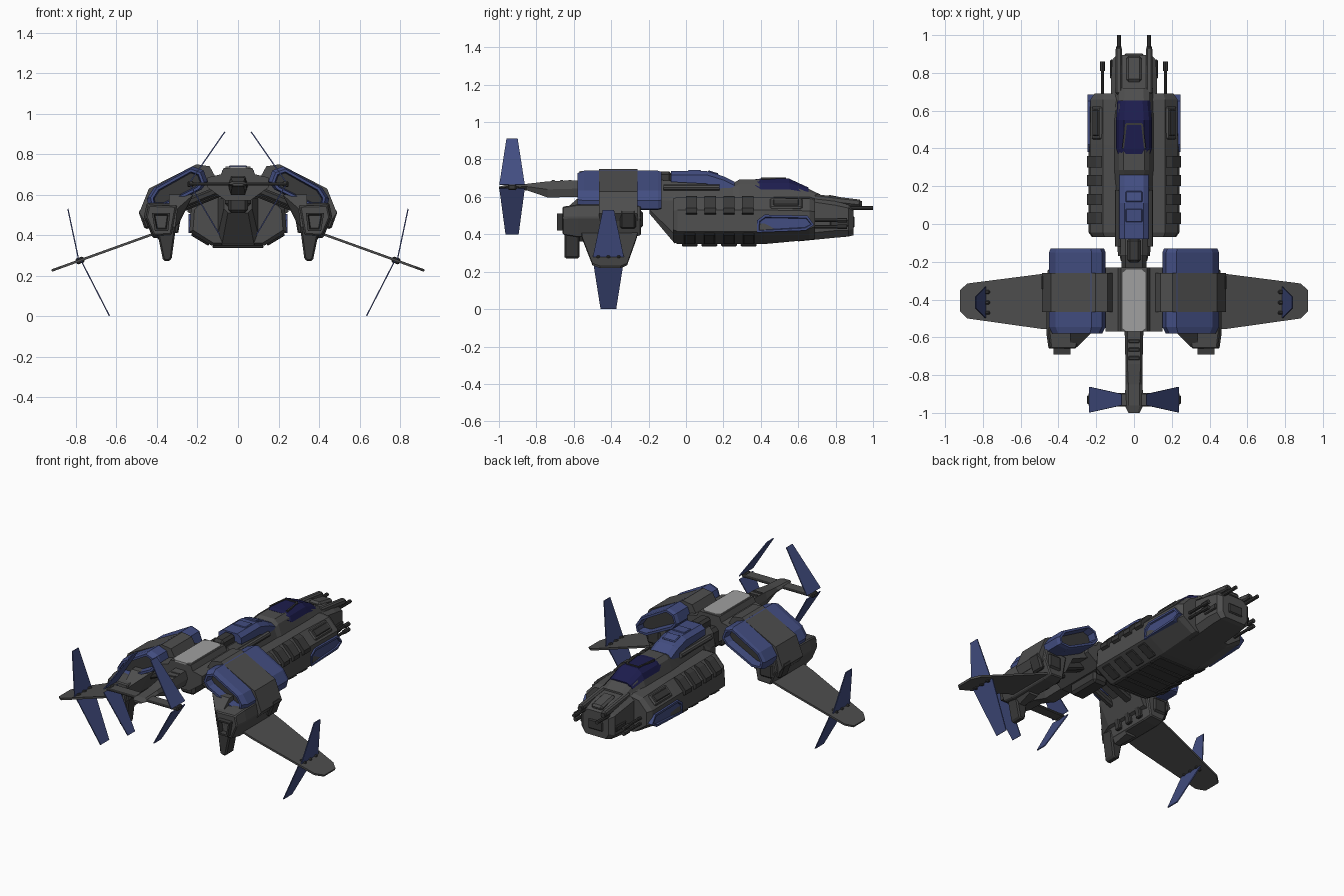
import bpy, bmesh, math
from mathutils import Vector, Matrix

if "Cube" in bpy.data.objects:
    bpy.data.objects.remove(bpy.data.objects["Cube"])


def mat(name, c):
    m = bpy.data.materials.new(name)
    m.diffuse_color = (*c, 1)
    m.use_nodes = True
    m.node_tree.nodes["Principled BSDF"].inputs["Base Color"].default_value = m.diffuse_color
    return m


GREY = mat("dark_grey", (0.075, 0.075, 0.075))
DARK = mat("charcoal", (0.042, 0.042, 0.042))
BLUE = mat("blue", (0.055, 0.075, 0.22))
GLASS = mat("canopy_blue", (0.012, 0.012, 0.075))
LIGHT = mat("light_grey", (0.35, 0.35, 0.35))


def finish(name, bm, m, mirror=False, bevel=0):
    bmesh.ops.recalc_face_normals(bm, faces=bm.faces)
    me = bpy.data.meshes.new(name)
    bm.to_mesh(me)
    bm.free()
    me.materials.append(m)
    me.materials.append(DARK)
    ob = bpy.data.objects.new(name, me)
    bpy.context.collection.objects.link(ob)
    if bevel:
        b = ob.modifiers.new("chamfer", 'BEVEL')
        b.width, b.segments = bevel, 1
    if mirror:
        ob.modifiers.new("mirror", 'MIRROR')
    return ob


def loft(name, rings, m, mirror=False, bevel=0, recess=0):
    """rings: (y, [(x, z)...]) closed sections; recess hollows both ends"""
    bm = bmesh.new()
    vs = [[bm.verts.new((x, y, z)) for x, z in sec] for y, sec in rings]
    n = len(vs[0])
    for a, b in zip(vs, vs[1:]):
        for i in range(n):
            j = (i + 1) % n
            bm.faces.new((a[i], a[j], b[j], b[i]))
    caps = [bm.faces.new(vs[0]), bm.faces.new(vs[-1])]
    bmesh.ops.recalc_face_normals(bm, faces=bm.faces)
    if recess:
        bmesh.ops.inset_individual(bm, faces=caps, thickness=0.014)
        bmesh.ops.inset_individual(bm, faces=caps, thickness=0.006, depth=-recess)
        for f in caps:
            f.material_index = 1
    return finish(name, bm, m, mirror, bevel)


def hull(name, rings, m, bevel=0):
    """rings hold the right half only, listed top to bottom"""
    return loft(name, [(y, s + [(-x, z) for x, z in reversed(s)]) for y, s in rings], m, False, bevel)


def scaled(sec, k):
    cx = sum(p[0] for p in sec) / len(sec)
    cz = sum(p[1] for p in sec) / len(sec)
    return [(cx + (x - cx) * k, cz + (z - cz) * k) for x, z in sec]


def box(name, c, s, m, mirror=False, bevel=0, rot=0, axis='Y'):
    bm = bmesh.new()
    M = Matrix.Translation(c) @ Matrix.Rotation(math.radians(rot), 4, axis) @ Matrix.Diagonal((*s, 1))
    bmesh.ops.create_cube(bm, size=1, matrix=M)
    return finish(name, bm, m, mirror, bevel)


def plate(name, pts, t, m):
    """thin flat sheet from a 3D outline, mirrored"""
    p = [Vector(q) for q in pts]
    nrm = (p[1] - p[0]).cross(p[2] - p[0]).normalized() * t / 2
    bm = bmesh.new()
    a = [bm.verts.new(q + nrm) for q in p]
    b = [bm.verts.new(q - nrm) for q in p]
    bm.faces.new(a)
    bm.faces.new(b[::-1])
    for i in range(len(p)):
        j = (i + 1) % len(p)
        bm.faces.new((a[i], a[j], b[j], b[i]))
    return finish(name, bm, m, True)


def tube(name, x, z, y0, y1, r, m):
    ring = [(x + r * math.cos(i * math.pi / 4), z + r * math.sin(i * math.pi / 4)) for i in range(8)]
    return loft(name, [(y0, ring), (y1, ring)], m, True)


# main hull and nose
H = [(.10, .60), (.165, .60), (.232, .53), (.24, .415), (.13, .348)]
hull("main_hull", [(-.07, [(.10, .59), (.155, .59), (.215, .525), (.222, .425), (.12, .36)]),
                   (-.045, H), (.42, H),
                   (.66, [(.10, .60), (.165, .59), (.23, .525), (.23, .43), (.125, .37)]),
                   (.69, [(.10, .59), (.155, .58), (.21, .52), (.21, .44), (.12, .375)])], GREY)
hull("nose", [(.60, [(.08, .615), (.125, .585), (.125, .40), (.09, .362)]),
              (.80, [(.08, .592), (.12, .555), (.12, .42), (.09, .382)]),
              (.87, [(.075, .57), (.115, .54), (.115, .42), (.085, .388)]),
              (.895, [(.055, .55), (.09, .525), (.09, .43), (.07, .395)])], GREY)
hull("rear_keel", [(-.195, [(.05, .60), (.07, .58), (.07, .53), (.05, .51)]),
                   (-.06, [(.08, .62), (.10, .58), (.10, .40), (.08, .35)])], GREY)
# ribs on the shoulders and slats under the belly
for i in range(4):
    y = .03 + i * .1
    box("belly_slat", (0, .02 + i * .105, .343), (.25, .085, .014), DARK, bevel=.004)
    box("belly_side_slat", (.186, .02 + i * .105, .378), (.10, .06, .012), DARK, True, .004, rot=-31)
    loft("side_rib", [(yy, [(.17, .606), (.20, .596), (.25, .54), (.25, .515), (.23, .505), (.17, .58)])
                      for yy in (y - .03, y + .03)], DARK, True)
box("nose_top_block", (0, .82, .582), (.08, .14, .035), GREY, bevel=.012, rot=-11, axis='X')
box("nose_face_block", (0, .892, .465), (.10, .02, .06), DARK, bevel=.006)
box("nose_side_slot", (.12, .82, .46), (.014, .10, .035), DARK, True, .005)
box("shoulder_panel", (.196, .535, .564), (.075, .175, .018), GREY, True, .008, rot=46)
box("shoulder_inlay", (.199, .535, .568), (.045, .14, .018), DARK, True, .005, rot=46)

# blue side armour
outer = [(.38, .41), (.38, .475), (.42, .505), (.65, .50), (.685, .45), (.64, .42)]
bm = bmesh.new()
f = bm.faces.new([bm.verts.new((.215, y, z)) for y, z in outer])
g = bmesh.ops.extrude_face_region(bm, geom=[f])
bmesh.ops.translate(bm, vec=(.03, 0, 0), verts=[v for v in g['geom'] if isinstance(v, bmesh.types.BMVert)])
bmesh.ops.recalc_face_normals(bm, faces=bm.faces)
face = max(bm.faces, key=lambda q: q.calc_center_median().x)
bmesh.ops.inset_individual(bm, faces=[face], thickness=.014)
bmesh.ops.inset_individual(bm, faces=[face], thickness=.004, depth=-.008)
finish("side_armour", bm, BLUE, True)

# cockpit
C = [(.055, .693), (.08, .668), (.105, .595)]
hull("cockpit_shroud", [(.20, [(.05, .64), (.075, .63), (.10, .59)]), (.285, C), (.55, C),
                        (.72, [(.05, .612), (.08, .605), (.10, .59)])], GREY)
hull("cockpit_glass", [(.37, [(.04, .694), (.06, .686), (.085, .66)]), (.40, [(.052, .698), (.08, .675), (.095, .64)]),
                       (.55, [(.052, .698), (.08, .675), (.095, .64)]),
                       (.655, [(.045, .65), (.07, .64), (.088, .622)])], GLASS)
for s in (-1, 1):
    box("glass_frame", (s * .05, .465, .698), (.01, .13, .01), DARK, rot=s * 7, axis='Z')
box("glass_frame_front", (0, .53, .698), (.085, .01, .01), DARK)

# dorsal spine
hull("spine_base", [(-.17, [(.045, .69), (.07, .66), (.085, .58)]), (.25, [(.05, .68), (.075, .66), (.105, .58)])], GREY)
hull("spine_cover", [(y, [(.05, zt), (.078, zt - .02), (.08, zb)]) for y, zt, zb in
                     ((-.08, .738, .68), (.11, .738, .67), (.20, .71, .63), (.26, .68, .62))], BLUE)
box("spine_hatch", (0, .145, .728), (.09, .06, .012), BLUE, bevel=.005, rot=-17, axis='X')
box("spine_hatch_rear", (0, .045, .738), (.09, .07, .01), BLUE, bevel=.004)
tube("spine_pipe", .085, .65, -.12, .18, .016, GREY)
box("spine_vent", (0, -.14, .67), (.075, .13, .13), DARK, bevel=.015)

# guns
box("gun_fairing", (.08, .81, .582), (.034, .25, .036), GREY, True, .008, rot=-7, axis='X')
tube("nose_gun", .08, .562, .85, .94, .015, DARK)
tube("nose_gun_barrel", .08, .54, .86, 1.0, .011, DARK)
for z in (.44, .475):
    tube("side_gun", .167, z, .66, .84, .009, DARK)
    tube("side_gun_muzzle", .167, z, .81, .86, .013, DARK)

# centre bridge
box("neck", (0, -.20, .60), (.13, .16, .13), DARK, bevel=.02)
hull("bridge", [(y, [(.07, .732), (.085, .70), (.15, .685), (.15, .635), (.06, .57)]) for y in (-.57, -.23)], GREY)
octo = [(.04, -.24), (.062, -.26), (.062, -.55), (.04, -.57)]
bm = bmesh.new()
f = bm.faces.new([bm.verts.new((x, y, .728)) for x, y in octo + [(-x, y) for x, y in reversed(octo)]])
g = bmesh.ops.extrude_face_region(bm, geom=[f])
bmesh.ops.translate(bm, vec=(0, 0, .01), verts=[v for v in g['geom'] if isinstance(v, bmesh.types.BMVert)])
finish("bridge_panel", bm, LIGHT)
box("under_bridge", (0, -.40, .55), (.10, .22, .08), DARK, bevel=.015)
box("pod_strut", (.19, -.36, .575), (.26, .06, .05), DARK, True, .01, rot=22)
box("pod_strut_rear", (.19, -.50, .585), (.26, .04, .04), DARK, True, .01, rot=22)

# nacelles
P = [(.15, .665), (.17, .72), (.225, .74), (.415, .635), (.45, .58), (.44, .535), (.37, .53), (.18, .625)]
loft("nacelle", [(-.58, scaled(P, .88)), (-.545, P), (-.15, P), (-.13, scaled(P, .94))], BLUE, True, 0, .05)
B = [(.11, .685), (.14, .74), (.205, .75), (.44, .63), (.488, .51), (.46, .47), (.33, .50), (.28, .55), (.12, .62)]
loft("nacelle_band", [(y, B) for y in (-.465, -.26)], GREY, True)

# lower engine blocks
E = [(.29, .555), (.32, .39), (.42, .385), (.465, .49), (.45, .56)]
loft("engine_block", [(-.66, scaled(E, .85)), (-.58, E), (-.30, E), (-.24, scaled(E, .9))], GREY, True, .006)
loft("engine_inner_fairing", [(-.65, [(.30, .53), (.34, .53), (.34, .44), (.31, .44)]),
                              (-.57, [(.22, .60), (.34, .60), (.34, .44), (.29, .46)]),
                              (-.26, [(.22, .60), (.34, .60), (.34, .44), (.29, .46)])], GREY, True)
N = [(.335, .51), (.345, .42), (.41, .42), (.425, .51)]
loft("exhaust", [(-.69, N), (-.62, N)], DARK, True, 0, .03)
T = [(.305, .45), (.328, .28), (.345, .27), (.37, .275), (.40, .42)]
loft("lower_thruster", [(-.65, T), (-.57, T)], DARK, True, .008)
loft("thruster_fairing", [(-.57, [(.32, .40), (.335, .36), (.37, .36), (.41, .40)]),
                          (-.46, [(.32, .40), (.33, .375), (.39, .375), (.41, .40)])], GREY, True)
for i in range(3):
    box("engine_rib", (.30, -.50 + i * .09, .47), (.03, .04, .12), DARK, True, .006, rot=-10)
box("side_vent", (.46, -.31, .48), (.035, .085, .10), DARK, True, .01, rot=20)
box("front_vent", (.39, -.245, .48), (.09, .03, .09), DARK, True, .01)


# wings
def wz(x):
    return .405 - (x - .42) * .36


W = [(.38, -.255), (.49, -.265), (.88, -.315), (.92, -.35), (.92, -.46), (.88, -.50), (.49, -.555), (.38, -.56)]
plate("wing", [(x, y, wz(x)) for x, y in W], .012, GREY)


def fin(name, root, tip, yc, rw, tw):
    (a, b), (c, d) = root, tip
    plate(name, [(a, yc - rw, b), (a, yc + rw, b), (c, yc + tw, d), (c, yc - tw, d)], .006, BLUE)


# wing tip fins
fin("wing_fin_upper", (.785, .27), (.84, .53), -.415, .085, .03)
fin("wing_fin_lower", (.775, .275), (.635, .002), -.415, .085, .042)
for y in (-.47, -.415, -.36):
    box("fin_clip", (.78, y, .275), (.04, .02, .03), DARK, True, .005, rot=20)

# tail boom and fins
hull("tail_boom", [(-1.0, [(.02, .655), (.03, .65), (.02, .643)]), (-.96, [(.03, .665), (.05, .652), (.03, .64)]),
                   (-.85, [(.03, .67), (.045, .655), (.03, .635)]), (-.74, [(.035, .683), (.045, .64), (.035, .597)]),
                   (-.55, [(.035, .69), (.05, .645), (.035, .60)])], GREY)
for i in range(3):
    box("boom_ridge", (0, -.62 - i * .045, .684), (.06, .02, .01), DARK, bevel=.003)
box("tailplane", (0, -.93, .652), (.48, .07, .014), GREY, bevel=.004)
fin("tail_fin_upper", (.235, .665), (.065, .91), -.93, .068, .03)
fin("tail_fin_lower", (.235, .645), (.09, .40), -.93, .068, .035)
box("tail_hub", (.235, -.93, .652), (.03, .045, .03), DARK, True, .006)
